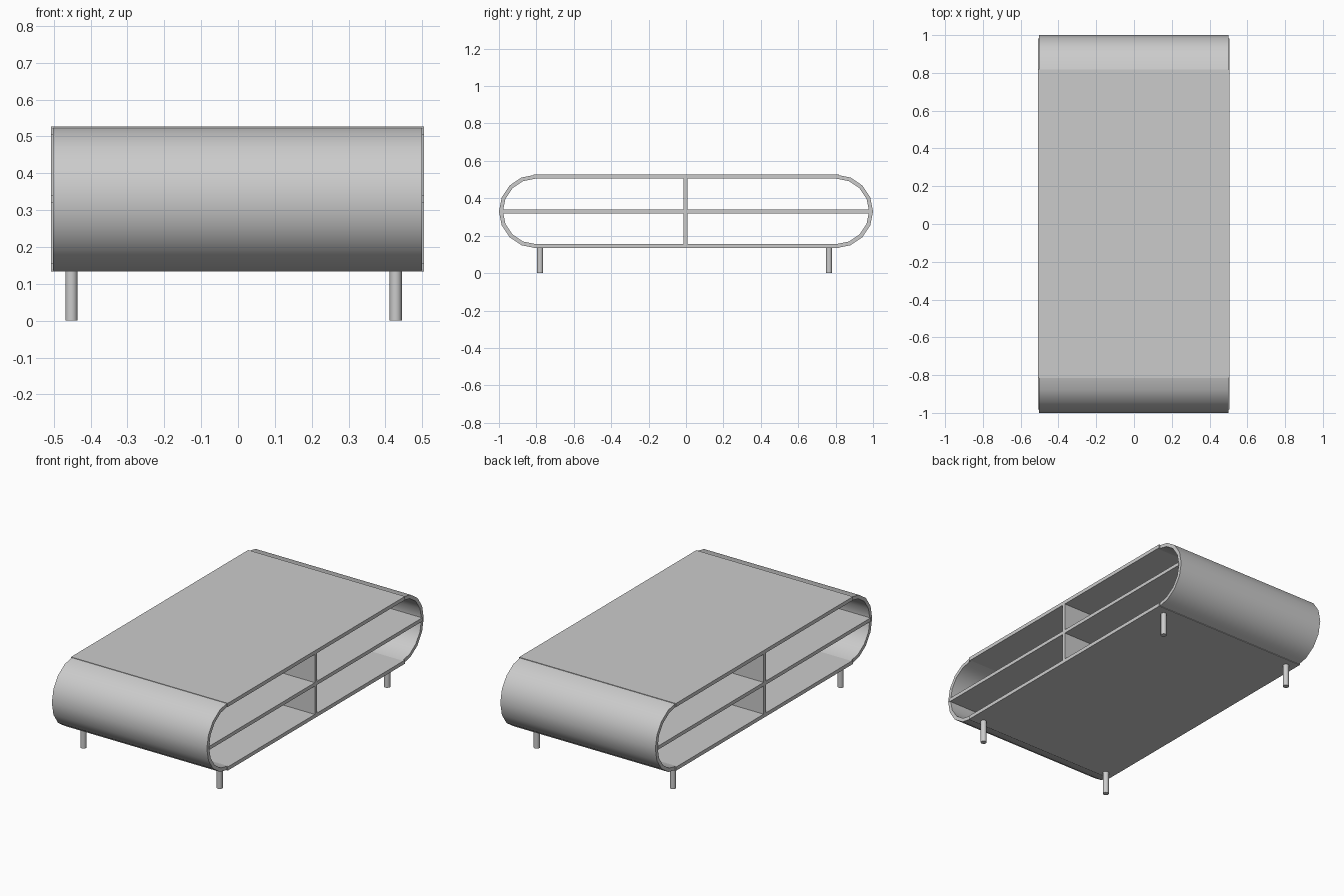
import bpy, bmesh, math

if "Cube" in bpy.data.objects:
    bpy.data.objects.remove(bpy.data.objects["Cube"])

MID_Z = 0.33      # height of the cabinet centre line
RADIUS = 0.196    # outer radius of the rounded ends
THICK = 0.021     # board thickness
END_Y = 1.0 - RADIUS
SEGS = 8          # facets per half circle
X0, X1 = -0.507, 0.505


def finish(name, bm, smooth=False):
    bmesh.ops.recalc_face_normals(bm, faces=bm.faces)
    mesh = bpy.data.meshes.new(name)
    bm.to_mesh(mesh)
    bm.free()
    ob = bpy.data.objects.new(name, mesh)
    bpy.context.collection.objects.link(ob)
    if smooth:
        bpy.ops.object.select_all(action='DESELECT')
        ob.select_set(True)
        bpy.context.view_layer.objects.active = ob
        bpy.ops.object.shade_smooth_by_angle(angle=math.radians(35))
    return ob


def board(name, x, y, z):
    bm = bmesh.new()
    bmesh.ops.create_cube(bm, size=1)
    for v in bm.verts:
        for i, (lo, hi) in enumerate((x, y, z)):
            v.co[i] = lo if v.co[i] < 0 else hi
    return finish(name, bm)


def rounded_end(name, side):
    # half-ring profile in the YZ plane, extruded along X
    bm = bmesh.new()
    angles = [-math.pi / 2 + math.pi * i / SEGS for i in range(SEGS + 1)]
    rows = []
    for x in (-0.502, 0.499):
        for r in (RADIUS, RADIUS - THICK):
            rows.append([bm.verts.new((x, side * (END_Y + r * math.cos(a)),
                                       MID_Z + r * math.sin(a))) for a in angles])
    loop = [rows[0], rows[1], rows[3], rows[2]]
    for a, b in zip(loop, loop[1:] + loop[:1]):
        for i in range(SEGS):
            bm.faces.new((a[i], a[i + 1], b[i + 1], b[i]))
    for i in (0, SEGS):
        bm.faces.new([row[i] for row in loop])
    return finish(name, bm, True)


def leg(name, x, y):
    bm = bmesh.new()
    bmesh.ops.create_cone(bm, cap_ends=True, segments=16, radius1=0.0165,
                          radius2=0.0165, depth=0.145)
    bmesh.ops.translate(bm, verts=bm.verts, vec=(x, y, 0.0725))
    return finish(name, bm, True)


top, bottom = MID_Z + RADIUS, MID_Z - RADIUS

# Flat boards of the cabinet
board("top_panel", (X0, X1), (-0.816, 0.818), (top - THICK, top + 0.0005))
board("bottom_panel", (X0, X1), (-0.816, 0.818), (bottom - 0.0005, bottom + THICK))
board("middle_shelf", (X0, X1), (-0.982, 0.982), (MID_Z - THICK / 2, MID_Z + THICK / 2))
board("centre_divider", (X0, X1), (-0.013, 0.008), (bottom + THICK, top - THICK))

# Rounded end walls
rounded_end("front_rounded_end", -1)
rounded_end("back_rounded_end", 1)

# Four round legs
for y_name, y in (("front", -0.78), ("back", 0.765)):
    for x_name, x in (("left", -0.452), ("right", 0.428)):
        leg(f"{y_name}_{x_name}_leg", x, y)
